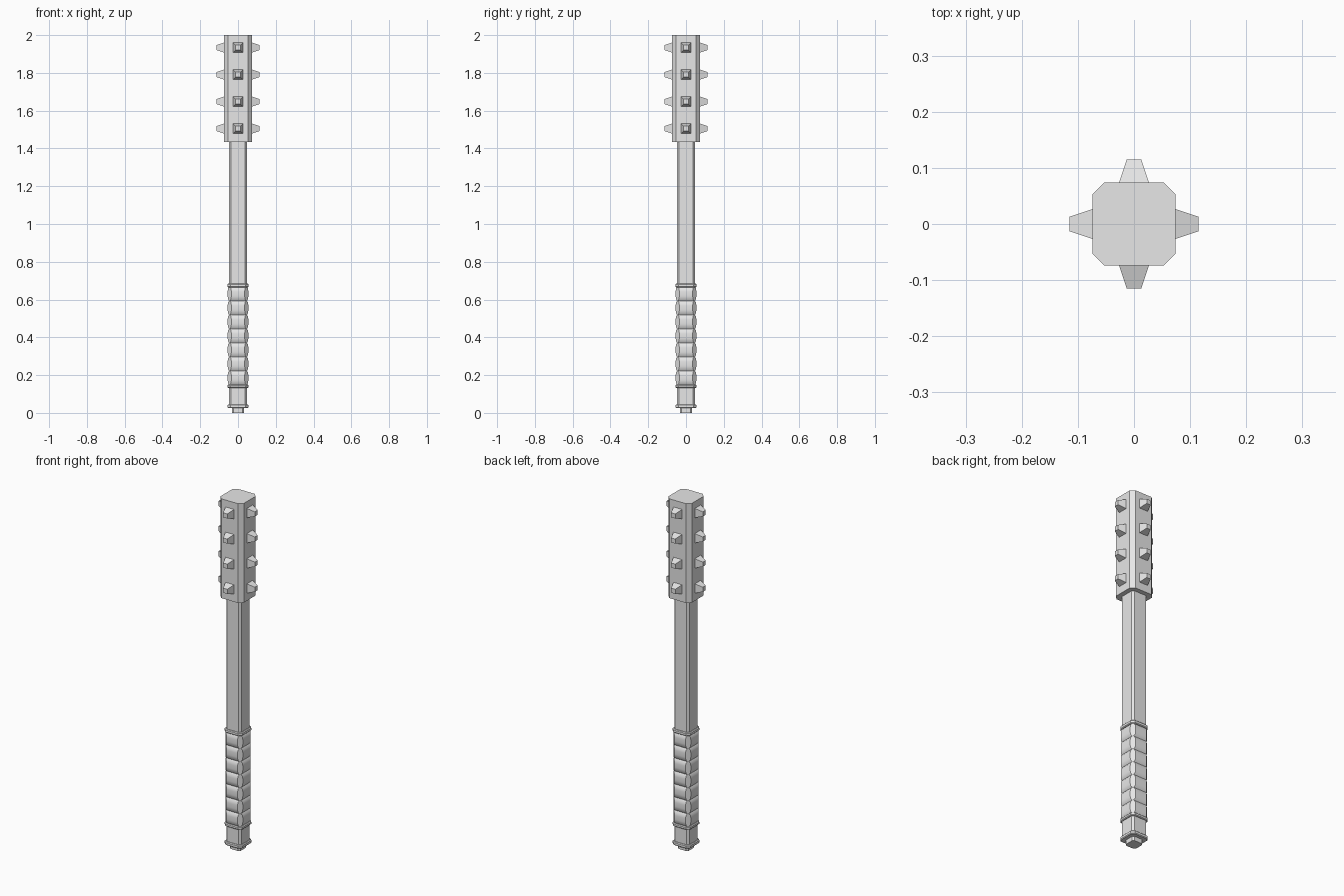
import bpy, bmesh, math
from mathutils import Matrix

if "Cube" in bpy.data.objects:
    bpy.data.objects.remove(bpy.data.objects["Cube"], do_unlink=True)

metal = bpy.data.materials.new("light_grey_metal")
metal.use_nodes = True
GREY = (0.8, 0.8, 0.8, 1)
metal.diffuse_color = GREY
for node in metal.node_tree.nodes:
    if node.type == "BSDF_PRINCIPLED":
        node.inputs["Base Color"].default_value = GREY


def finish(name, bm):
    bmesh.ops.recalc_face_normals(bm, faces=bm.faces)
    mesh = bpy.data.meshes.new(name)
    bm.to_mesh(mesh)
    bm.free()
    mesh.materials.append(metal)
    obj = bpy.data.objects.new(name, mesh)
    bpy.context.collection.objects.link(obj)
    return obj


def octagon_loft(name, sections):
    """Loft chamfered squares given as (height, half width, flat half width)."""
    bm = bmesh.new()
    rings = []
    for z, h, f in sections:
        corners = [(h, -f), (h, f), (f, h), (-f, h), (-h, f), (-h, -f), (-f, -h), (f, -h)]
        rings.append([bm.verts.new((x, y, z)) for x, y in corners])
    for low, high in zip(rings, rings[1:]):
        for i in range(8):
            j = (i + 1) % 8
            bm.faces.new((low[i], low[j], high[j], high[i]))
    bm.faces.new(rings[0][::-1])
    bm.faces.new(rings[-1])
    return finish(name, bm)


def prism(name, z0, z1, half, flat):
    return octagon_loft(name, [(z0, half, flat), (z1, half, flat)])


def collar(name, z0, z1):
    e = 0.004
    return octagon_loft(name, [(z0, 0.052, 0.038), (z0 + e, 0.056, 0.04),
                               (z1 - e, 0.056, 0.04), (z1, 0.052, 0.038)])


# Straight parts, bottom to top
prism("end_plug", 0, 0.03, 0.033, 0.024)
collar("bottom_collar", 0.025, 0.045)
prism("pommel", 0.04, 0.14, 0.048, 0.037)
collar("lower_grip_collar", 0.132, 0.15)
collar("upper_grip_collar", 0.665, 0.685)
prism("shaft", 0.67, 1.44, 0.048, 0.037)
prism("head", 1.435, 2.0, 0.074, 0.053)

# Grip of pillowed segments with notches that taper into the corners
LOW, HIGH, COUNT = 0.148, 0.667, 7
step = (HIGH - LOW) / COUNT
pillow = [(0, 0.047), (0.12, 0.053), (0.35, 0.055), (0.65, 0.055), (0.88, 0.053)]
grip_sections = [(LOW + (i + t) * step, h, 0.09 - h) for i in range(COUNT) for t, h in pillow]
grip_sections.append((HIGH, 0.047, 0.043))
grip = octagon_loft("grip", grip_sections)
bpy.ops.object.select_all(action="DESELECT")
grip.select_set(True)
bpy.context.view_layer.objects.active = grip
bpy.ops.object.shade_smooth_by_angle(angle=math.radians(30))

# Four rows of blunt square studs on each side of the head
bm = bmesh.new()
for side in range(4):
    for row in range(4):
        place = (Matrix.Rotation(side * math.pi / 2, 4, "Z")
                 @ Matrix.Translation((0.094, 0, 1.505 + row * 0.143))
                 @ Matrix.Rotation(math.pi / 2, 4, "Y")
                 @ Matrix.Rotation(math.pi / 4, 4, "Z"))
        bmesh.ops.create_cone(bm, cap_ends=True, segments=4, radius1=0.027 * math.sqrt(2),
                              radius2=0.013 * math.sqrt(2), depth=0.042, matrix=place)
finish("head_studs", bm)
